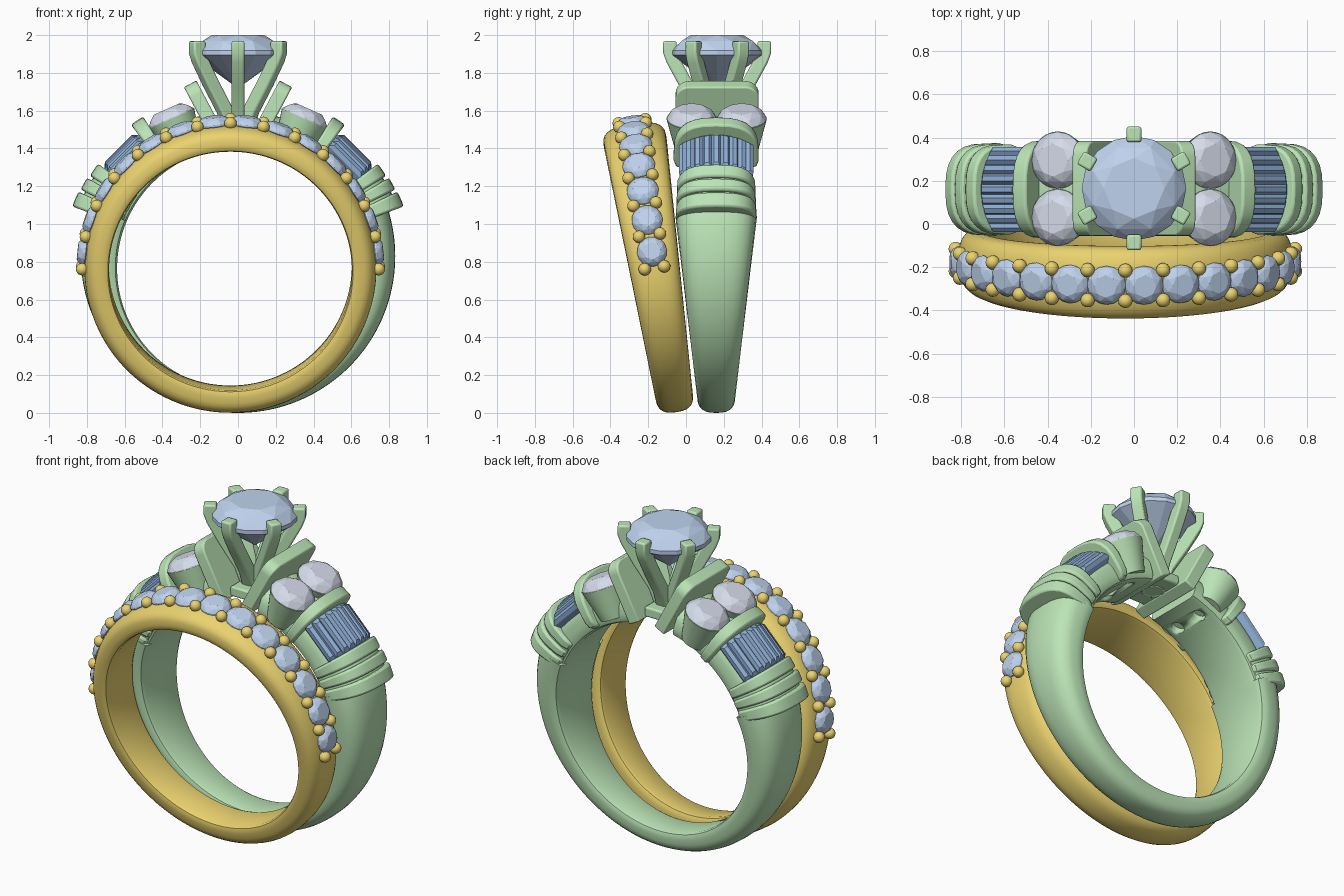
import bpy, bmesh
from math import sin, cos, pi, radians
from mathutils import Matrix, Vector

if "Cube" in bpy.data.objects:
    bpy.data.objects.remove(bpy.data.objects["Cube"])

YC, ZC = 0.16, 0.765          # centre of the large ring


def material(name, rgb):
    m = bpy.data.materials.new(name)
    m.diffuse_color = (*rgb, 1)
    m.use_nodes = True
    m.node_tree.nodes["Principled BSDF"].inputs["Base Color"].default_value = m.diffuse_color
    return m


GREEN = material("green_metal", (0.50, 0.78, 0.47))
GOLD = material("gold_metal", (0.83, 0.65, 0.16))
BLUE = material("blue_gem", (0.52, 0.65, 0.85))
DEEP = material("deep_blue_gem", (0.29, 0.45, 0.70))
PALE = material("pale_gem", (0.66, 0.71, 0.82))


def finish(name, bm, mat, mirror=False, smooth=True, bevel=0, cutter=None):
    bmesh.ops.recalc_face_normals(bm, faces=bm.faces)
    me = bpy.data.meshes.new(name)
    bm.to_mesh(me)
    bm.free()
    ob = bpy.data.objects.new(name, me)
    bpy.context.collection.objects.link(ob)
    me.materials.append(mat)
    if smooth:
        bpy.ops.object.select_all(action='DESELECT')
        ob.select_set(True)
        bpy.context.view_layer.objects.active = ob
        bpy.ops.object.shade_smooth_by_angle(angle=radians(35))
    if bevel:
        b = ob.modifiers.new("bevel", 'BEVEL')
        b.width, b.segments, b.limit_method = bevel, 2, 'ANGLE'
        b.angle_limit = radians(50)
    if cutter:
        c = ob.modifiers.new("holes", 'BOOLEAN')
        c.operation, c.object, c.solver = 'DIFFERENCE', cutter, 'EXACT'
    if mirror:
        ob.modifiers.new("mirror", 'MIRROR')
    return ob


def section():
    """Rounded D profile: u across the band, v from inside to outside."""
    half = [(0.82, 0), (0.95, 0.05), (1, 0.17)]
    arc = []
    for i in range(15):
        t = pi * i / 14
        c, s = cos(t), max(sin(t), 0)
        arc.append((abs(c) ** 0.75 * (1 if c > 0 else -1), 0.3 + 0.7 * s ** 0.75))
    return half + arc + [(-u, v) for u, v in reversed(half)]


def sweep(bm, a0, a1, n, r_in, thick, width, mat4):
    """Sweep the D profile round the ring; thick and width depend on height 0..1."""
    closed = abs(a1 - a0) >= 360
    rings = []
    for i in range(n if closed else n + 1):
        a = radians(a0 + (a1 - a0) * i / n)
        s = (1 + sin(a)) / 2
        rings.append([bm.verts.new(mat4 @ Vector((
            (r_in + v * thick(s)) * cos(a), u * width(s) / 2, (r_in + v * thick(s)) * sin(a))))
            for u, v in section()])
    m = len(rings[0])
    for i in range(n):
        p, q = rings[i], rings[(i + 1) % len(rings)]
        for j in range(m):
            bm.faces.new((p[j], p[(j + 1) % m], q[(j + 1) % m], q[j]))
    if not closed:
        bm.faces.new(rings[0])
        bm.faces.new(rings[-1])


def hull(bm, pts, mat4):
    vs = [bm.verts.new(mat4 @ Vector(p)) for p in pts]
    res = bmesh.ops.convex_hull(bm, input=vs)
    junk = [e for e in res["geom_interior"] if isinstance(e, bmesh.types.BMVert)]
    bmesh.ops.delete(bm, geom=junk, context='VERTS')


def gem(bm, r, crown, depth, mat4):
    """Round brilliant cut with its girdle at local z = 0."""
    pts = [(0, 0, -depth)]
    for k in range(16):
        a = 2 * pi * k / 16
        pts += [(r * cos(a), r * sin(a), z) for z in (0, -0.1 * r)]
        if k % 2:
            pts.append((0.84 * r * cos(a), 0.84 * r * sin(a), crown * 0.62))
        else:
            pts.append((0.58 * r * cos(a), 0.58 * r * sin(a), crown))
    hull(bm, pts, mat4)


def radial(deg, r, y):
    """Frame on the ring with local z pointing outward and local x tangential."""
    a = radians(deg)
    return Matrix.Translation((r * cos(a), y, r * sin(a))) @ Matrix.Rotation(pi / 2 - a, 4, 'Y')


BIG = Matrix.Translation((0, YC, ZC))
SMALL = Matrix.Translation((-0.04, -0.167, 0.768)) @ Matrix.Rotation(0.152, 4, 'X')

# ---- large ring: tapered shank open at the top
bm = bmesh.new()
sweep(bm, -203, 23, 110, 0.64, lambda s: 0.125 + 0.13 * s, lambda s: 0.2 + 0.33 * s, BIG)
finish("main_shank", bm, GREEN)

# hidden cutter: drilled holes under the side stones
bm = bmesh.new()
for dy in (-0.09, 0.09):
    bmesh.ops.create_cone(bm, cap_ends=True, segments=24, radius1=0.038, radius2=0.038,
                          depth=0.2, matrix=BIG @ radial(66, 0.66, dy))
holes = finish("hole_cutter", bm, GREEN)
holes.hide_render = True
holes.hide_viewport = True

# shoulders that carry the stones
bm = bmesh.new()
sweep(bm, 22, 77, 28, 0.64, lambda s: 0.19, lambda s: 0.37, BIG)
finish("shoulder", bm, GREEN, mirror=True, cutter=holes)

# three ribs and the arched collar
for name, a0, a1, r, w in (("rib_lower", 20.5, 25.7, 0.937, 0.425), ("rib_middle", 26.6, 31, 0.932, 0.42),
                           ("rib_upper", 32, 36.8, 0.925, 0.415), ("collar", 53.3, 58, 0.948, 0.45)):
    bm = bmesh.new()
    sweep(bm, a0, a1, 3, 0.655, lambda s: r - 0.655, lambda s: w, BIG)
    finish(name, bm, GREEN, mirror=True, bevel=0.012)
bm = bmesh.new()
sweep(bm, 22, 36, 6, 0.65, lambda s: 0.255, lambda s: 0.39, BIG)
finish("rib_core", bm, GREEN, mirror=True)

# baguette stones fanned over the shoulder
bm = bmesh.new()
for k in range(9):
    phi = radians(-40 + 10 * k)
    m = BIG @ radial(45, 0.605, 0) @ Matrix.Rotation(phi, 4, 'X')
    pts = [(sx * lx, sy * wy, z) for sx in (-1, 1) for sy in (-1, 1)
           for lx, wy, z in ((0.118, 0.02, 0.19), (0.125, 0.025, 0.27), (0.10, 0.012, 0.292))]
    hull(bm, pts, m)
finish("baguette_stones", bm, DEEP, mirror=True, smooth=False)

# paired side stones in tapered seats
seats, stones = bmesh.new(), bmesh.new()
for dy in (-0.13, 0.135):
    bmesh.ops.create_cone(seats, cap_ends=True, segments=40, radius1=0.085, radius2=0.133,
                          depth=0.19, matrix=BIG @ radial(66, 0.772, dy))
    gem(stones, 0.131, 0.052, 0.1, BIG @ radial(66, 0.872, dy))
finish("side_seats", seats, GREEN, mirror=True)
finish("side_stones", stones, PALE, mirror=True, smooth=False)

# leaning plates either side of the centre head
bm = bmesh.new()
lean = Matrix.Translation((0.169, 0.165, 1.583)) @ Matrix.Rotation(radians(28), 4, 'Y')
bmesh.ops.create_cube(bm, size=1, matrix=lean @ Matrix.Diagonal((0.075, 0.44, 0.36, 1)))
up = (lean.to_3x3() @ Vector((0, 0, 1)))
ends = [e for e in bm.edges
        if all((v.co - lean.translation).dot(up) > 0 for v in e.verts)
        and abs(e.verts[0].co.y - e.verts[1].co.y) < 0.01]
bmesh.ops.bevel(bm, geom=ends, offset=0.07, segments=6, profile=0.5, affect='EDGES')
finish("head_plate", bm, GREEN, mirror=True, bevel=0.008)

# six prongs rising from a small hub
path = [(0.03, 1.45), (0.08, 1.6), (0.17, 1.75), (0.235, 1.87), (0.25, 1.91), (0.25, 1.968)]
bm = bmesh.new()
for k in range(6):
    m = Matrix.Translation((0, 0.165, 0)) @ Matrix.Rotation(radians(30 + 60 * k), 4, 'Z')
    prev = None
    for i, (r, z) in enumerate(path):
        (r0, z0), (r1, z1) = path[max(i - 1, 0)], path[min(i + 1, len(path) - 1)]
        d = Vector((r1 - r0, z1 - z0)).normalized() * 0.036
        ring = [bm.verts.new(m @ Vector((r + a * d.y, b * 0.034, z - a * d.x)))
                for a, b in ((1, 1), (1, -1), (-1, -1), (-1, 1))]
        if prev:
            for j in range(4):
                bm.faces.new((prev[j], prev[(j + 1) % 4], ring[(j + 1) % 4], ring[j]))
        else:
            bm.faces.new(ring)
        prev = ring
    bm.faces.new(prev)
finish("prongs", bm, GREEN, bevel=0.01)
bm = bmesh.new()
bmesh.ops.create_cube(bm, size=1, matrix=Matrix.Translation((0, 0.165, 1.475))
                      @ Matrix.Diagonal((0.13, 0.3, 0.06, 1)))
finish("head_hub", bm, GREEN, bevel=0.01)

# centre stone
bm = bmesh.new()
gem(bm, 0.242, 0.082, 0.2, Matrix.Translation((0, 0.165, 1.918)))
finish("centre_stone", bm, BLUE, smooth=False)

# ---- gold band leaning away from the large ring
bm = bmesh.new()
sweep(bm, 0, 360, 144, 0.643, lambda s: 0.13, lambda s: 0.2 + 0.135 * s, SMALL)
finish("gold_band", bm, GOLD)

# row of stones over the upper half, with bead pairs between them
stones, beads = bmesh.new(), bmesh.new()
step = 180 / 14
for k in range(15):
    a = step * k
    for side in (-1, 1):
        off = side * (0.052 + 0.019 * sin(radians(a)))
        bmesh.ops.create_uvsphere(beads, u_segments=16, v_segments=10, radius=0.033,
                                  matrix=SMALL @ radial(a, 0.785, off))
    if k < 14:
        a += step / 2
        gem(stones, 0.078 + 0.012 * sin(radians(a)), 0.034, 0.06, SMALL @ radial(a, 0.78, 0))
finish("band_beads", beads, GOLD)
finish("band_stones", stones, BLUE, smooth=False)
